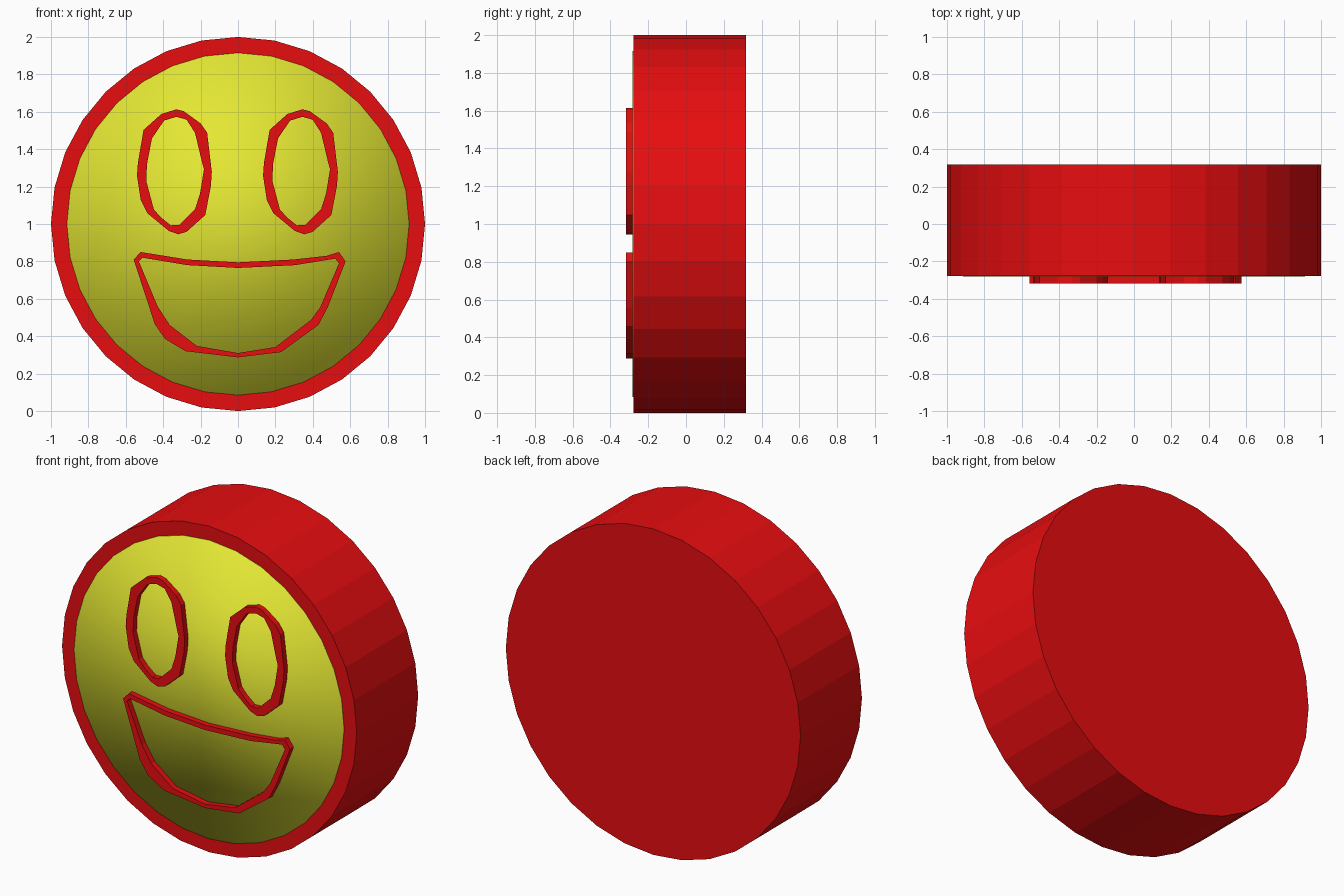
import bpy, math

if "Cube" in bpy.data.objects:
    bpy.data.objects.remove(bpy.data.objects["Cube"])


def material(name, rgb):
    m = bpy.data.materials.new(name)
    m.diffuse_color = (*rgb, 1)
    m.use_nodes = True
    m.node_tree.nodes["Principled BSDF"].inputs["Base Color"].default_value = m.diffuse_color
    return m


RED = material("red", (0.80, 0.004, 0.005))
YELLOW = material("yellow", (0.80, 0.83, 0.034))


def disc(name, radius, y_front, y_back, mat):
    """32-sided disc facing the front."""
    bpy.ops.mesh.primitive_cylinder_add(
        vertices=32, radius=radius, depth=y_back - y_front,
        location=(0, (y_front + y_back) / 2, 1), rotation=(math.pi / 2, 0, 0))
    ob = bpy.context.object
    ob.name = name
    ob.data.materials.append(mat)
    return ob


def outline(name, loops, cx, cz, y_front, y_back, mat):
    """Raised band between an outer and an inner loop, given in x and z."""
    cu = bpy.data.curves.new(name, 'CURVE')
    cu.dimensions = '2D'
    cu.fill_mode = 'BOTH'
    cu.extrude = (y_back - y_front) / 2
    for pts in loops:
        sp = cu.splines.new('POLY')
        sp.points.add(len(pts) - 1)
        for p, (x, z) in zip(sp.points, pts):
            p.co = (x, z, 0, 1)
        sp.use_cyclic_u = True
    ob = bpy.data.objects.new(name, cu)
    ob.location = (cx, (y_front + y_back) / 2, cz)
    ob.rotation_euler = (math.pi / 2, 0, 0)
    bpy.context.collection.objects.link(ob)
    bpy.ops.object.select_all(action='DESELECT')
    ob.select_set(True)
    bpy.context.view_layer.objects.active = ob
    bpy.ops.object.convert(target='MESH')
    ob = bpy.context.object
    ob.name = name
    ob.data.materials.clear()
    ob.data.materials.append(mat)
    bpy.ops.object.shade_flat()
    return ob


# Thick red body and thin yellow face plate
disc("body", 1.0, -0.277, 0.318, RED)
disc("face_plate", 0.915, -0.282, -0.274, YELLOW)
bpy.ops.object.shade_smooth()

# Eyes: raised oval outlines
eye_outer = [(.01, .335), (-.07, .31), (-.165, .225), (-.195, .05), (-.2, -.02),
             (-.18, -.15), (-.145, -.22), (-.03, -.315), (.02, -.333),
             (.065, -.32), (.165, -.23), (.195, -.075), (.2, 0), (.175, .21),
             (.14, .26), (.05, .325)]
eye_inner = [(.01, .295), (-.055, .275), (-.12, .18), (-.147, .04), (-.15, -.05),
             (-.11, -.2), (-.075, -.24), (-.02, -.285), (.025, -.283), (.11, -.2),
             (.137, -.115), (.158, .015), (.147, .055), (.11, .21), (.065, .28)]
for side, x in (("left", -0.34), ("right", 0.334)):
    outline(side + "_eye", [eye_outer, eye_inner], x, 1.278, -0.317, -0.275, RED)

# Mouth: raised open-smile outline
mouth_outer = [(-.52, .85), (-.558, .81), (-.445, .465), (-.39, .385), (-.28, .32),
               (0, .287), (.23, .315), (.43, .46), (.48, .555), (.575, .80),
               (.54, .85), (.475, .83), (.295, .81), (0, .795), (-.27, .81)]
mouth_inner = [(-.51, .82), (-.53, .80), (-.43, .56), (-.365, .46), (-.22, .348),
               (0, .31), (.2, .342), (.39, .487), (.44, .555), (.54, .79),
               (.52, .815), (.305, .78), (0, .765), (-.27, .78)]
outline("mouth", [mouth_outer, mouth_inner], 0, 0, -0.317, -0.275, RED)
